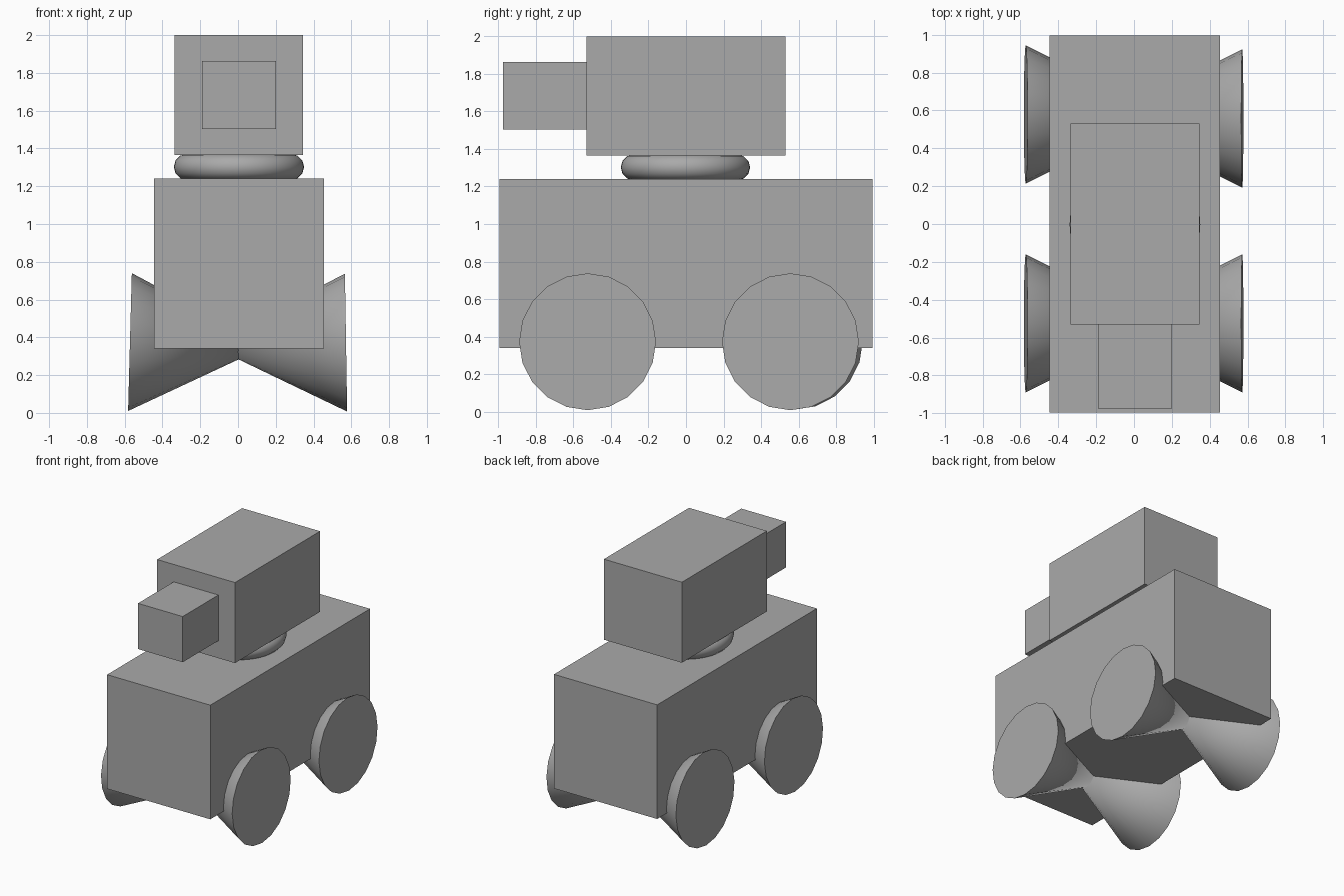
import bpy
import math
from mathutils import Vector

if "Cube" in bpy.data.objects:
    bpy.data.objects.remove(bpy.data.objects["Cube"])

grey = bpy.data.materials.new("plain_grey")
grey.diffuse_color = (0.4, 0.4, 0.4, 1)
grey.use_nodes = True
grey.node_tree.nodes["Principled BSDF"].inputs["Base Color"].default_value = grey.diffuse_color


def finish(name):
    ob = bpy.context.object
    ob.name = name
    ob.data.materials.append(grey)
    return ob


def box(name, lo, hi):
    lo, hi = Vector(lo), Vector(hi)
    bpy.ops.mesh.primitive_cube_add(size=1, location=(lo + hi) / 2)
    ob = finish(name)
    ob.scale = hi - lo
    return ob


def wheel(name, side, y, z, tilt):
    """Cone wheel: flat disc outside, point buried past the centre line."""
    radius, depth = 0.365, 0.73
    axis = Vector((-side * math.cos(tilt), 0, -math.sin(tilt)))
    centre = Vector((side * 0.572, y, z)) + axis * depth / 2
    bpy.ops.mesh.primitive_cone_add(
        vertices=20, radius1=radius, radius2=0, depth=depth, location=centre,
        rotation=(0, -side * (math.pi / 2 + tilt), 0))
    finish(name)
    bpy.ops.object.shade_smooth_by_angle(angle=math.radians(40))


# Hull, turret and stubby barrel
box("body", (-0.445, -0.995, 0.34), (0.455, 0.995, 1.24))
box("turret", (-0.335, -0.53, 1.365), (0.345, 0.53, 2.0))
box("barrel", (-0.19, -0.975, 1.503), (0.20, -0.53, 1.863))

# Ring between hull and turret
bpy.ops.mesh.primitive_torus_add(
    major_radius=0.276, minor_radius=0.069, major_segments=48,
    minor_segments=12, location=(0.005, -0.003, 1.302))
finish("turret_ring")
bpy.ops.object.shade_smooth_by_angle(angle=math.radians(40))

# Four cone wheels
wheel("front_left_wheel", -1, -0.525, 0.375, 0.027)
wheel("front_right_wheel", 1, -0.525, 0.372, 0.016)
wheel("rear_left_wheel", -1, 0.578, 0.375, 0.027)
wheel("rear_right_wheel", 1, 0.557, 0.372, 0.016)
